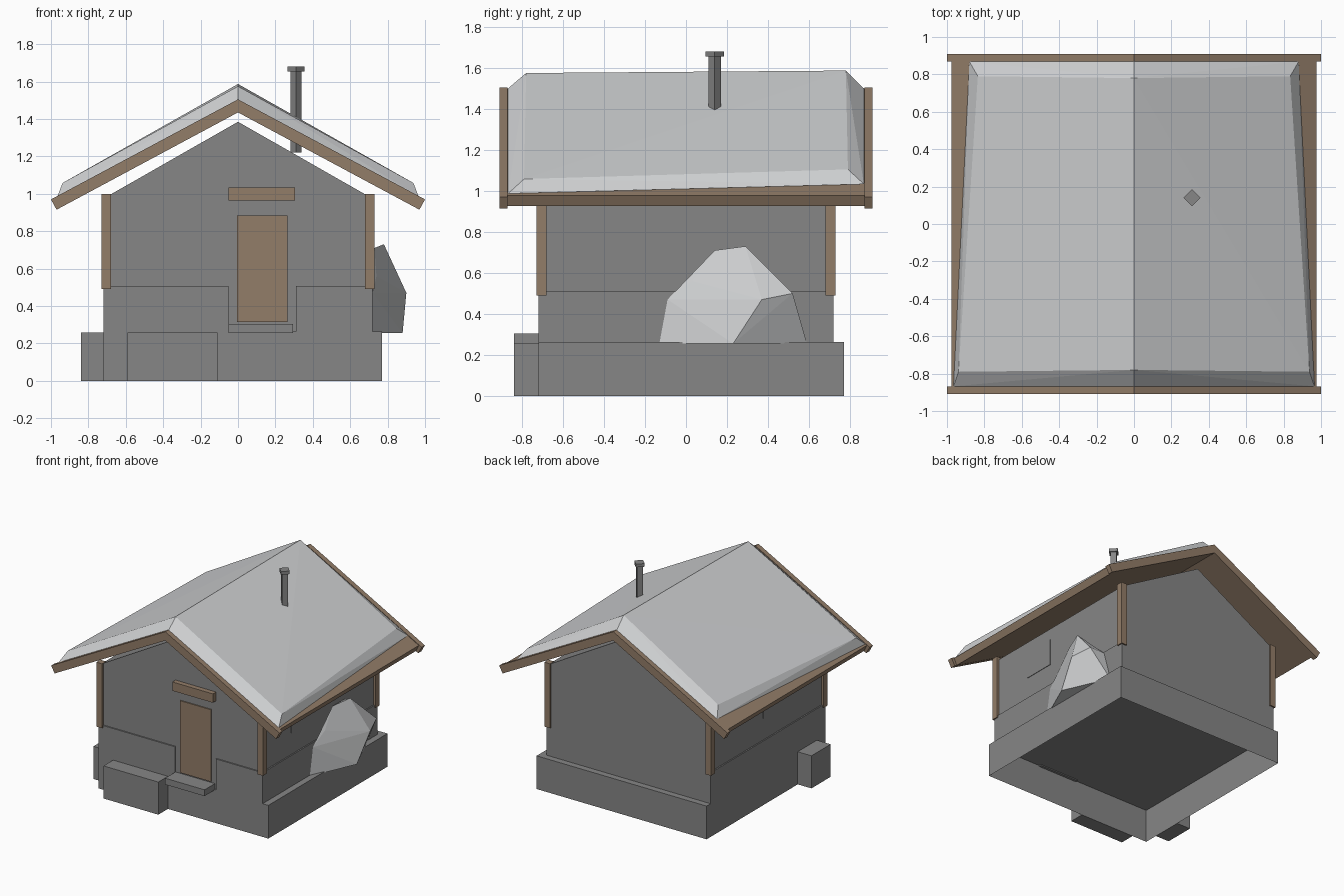
import bpy, bmesh
from math import radians
from mathutils import Matrix

default = bpy.data.objects.get("Cube")
if default:
    bpy.data.objects.remove(default, do_unlink=True)


def material(name, r, g, b):
    m = bpy.data.materials.new(name)
    m.use_nodes = True
    m.diffuse_color = (r, g, b, 1)
    m.node_tree.nodes["Principled BSDF"].inputs["Base Color"].default_value = (r, g, b, 1)
    return m


STONE = material("grey stone", 0.24, 0.24, 0.24)
WOOD = material("brown wood", 0.29, 0.205, 0.14)
SNOW = material("pale snow", 0.62, 0.63, 0.64)


def finish(bm, name, mat):
    bmesh.ops.recalc_face_normals(bm, faces=bm.faces)
    mesh = bpy.data.meshes.new(name)
    bm.to_mesh(mesh)
    bm.free()
    mesh.materials.append(mat)
    ob = bpy.data.objects.new(name, mesh)
    bpy.context.collection.objects.link(ob)
    return ob


def box(name, mat, x, y, z, turn=0, open_bottom=False):
    """Box between (low, high) limits, optionally turned about its upright axis."""
    bm = bmesh.new()
    lims = (x, y, z)
    size = [b - a for a, b in lims]
    mid = [(a + b) / 2 for a, b in lims]
    bmesh.ops.create_cube(bm, size=1, matrix=Matrix.Translation(mid)
                          @ Matrix.Rotation(radians(turn), 4, 'Z')
                          @ Matrix.Diagonal((*size, 1)))
    ob_faces = [f for f in bm.faces if f.normal.z < -0.9]
    if open_bottom:
        bmesh.ops.delete(bm, geom=ob_faces, context='FACES')
    return finish(bm, name, mat)


def prism(name, mat, profile, y0, y1):
    """Front profile of (x, z) points pushed through from y0 to y1."""
    bm = bmesh.new()
    face = bm.faces.new([bm.verts.new((x, y0, z)) for x, z in profile])
    out = bmesh.ops.extrude_face_region(bm, geom=[face])
    for v in out["geom"]:
        if isinstance(v, bmesh.types.BMVert):
            v.co.y = y1
    return finish(bm, name, mat)


def hull(name, mat, points):
    bm = bmesh.new()
    for p in points:
        bm.verts.new(p)
    bmesh.ops.convex_hull(bm, input=bm.verts)
    return finish(bm, name, mat)


def chevron(peak_top, eave_top, eave_low, peak_low):
    right = [eave_top, eave_low]
    left = [(-x, z) for x, z in reversed(right)]
    return [(0, peak_top), *right, (0, peak_low), *left]


# Foundation, hollow underneath, with low blocks at the front and side
box("foundation", STONE, (-.72, .77), (-.72, .77), (0, .263), open_bottom=True)
box("front_block", STONE, (-.59, -.11), (-.84, -.72), (0, .258))
box("side_block", STONE, (-.84, -.72), (-.61, -.37), (0, .258))
box("door_step", STONE, (-.05, .295), (-.84, -.70), (.255, .305))

# Stone band, notched around the door
box("lower_wall", STONE, (-.72, .72), (-.71, .72), (.263, .508))
box("band_left_of_view", STONE, (-.72, -.05), (-.72, -.70), (.263, .508))
box("band_right_of_view", STONE, (.31, .72), (-.72, -.70), (.263, .508))

# Gabled upper wall
prism("upper_wall", STONE,
      [(-.71, .5), (.71, .5), (.71, .98), (0, 1.385), (-.71, .98)], -.71, .72)

# Door, lintel and windows
box("door", WOOD, (-.005, .265), (-.719, -.70), (.315, .885))
box("door_lintel", WOOD, (-.05, .305), (-.75, -.70), (.963, 1.033))
box("left_window", STONE, (.705, .714), (-.35, -.10), (.68, .89))
box("right_window", STONE, (-.714, -.705), (-.20, .05), (.68, .89))

# Corner posts
for sx, side in ((-1, "right"), (1, "left")):
    for sy, end in ((-1, "front"), (1, "back")):
        box(f"{end}_{side}_post", WOOD,
            sorted((sx * .68, sx * .73)), sorted((sy * .68, sy * .73)), (.49, 1.0))

# Timber roof with gable boards at both ends
prism("roof_deck", WOOD,
      chevron(1.5, (.975, .977), (.95, .927), 1.437), -.87, .87)
gable = chevron(1.505, (1, .97), (.97, .915), 1.435)
prism("front_gable_board", WOOD, gable, -.91, -.87)
prism("back_gable_board", WOOD, gable, .87, .91)

# Snow on each slope, drawn in towards the back
for s, side in ((-1, "right"), (1, "left")):
    hull(f"{side}_roof_snow", SNOW, [
        (0, -.868, 1.5), (0, .868, 1.5),
        (s * .965, -.868, .987), (s * .88, .868, 1.033),
        (0, -.78, 1.575), (0, .78, 1.587),
        (s * .938, -.79, 1.058), (s * .835, .79, 1.105)])

# Chimney set cornerwise
box("chimney_pipe", STONE, (.289, .331), (.119, .161), (1.22, 1.66), turn=45)
box("chimney_cap", STONE, (.278, .342), (.108, .172), (1.655, 1.68), turn=45)

# Faceted drift against the wall
hull("wall_drift", SNOW, [
    (.72, -.13, .255), (.88, .23, .255), (.72, .59, .255), (.72, -.09, .47),
    (.74, .03, .56), (.73, .14, .71), (.78, .29, .73), (.79, .33, .69),
    (.90, .37, .47), (.85, .52, .50), (.72, .52, .50), (.72, .30, .70)])
